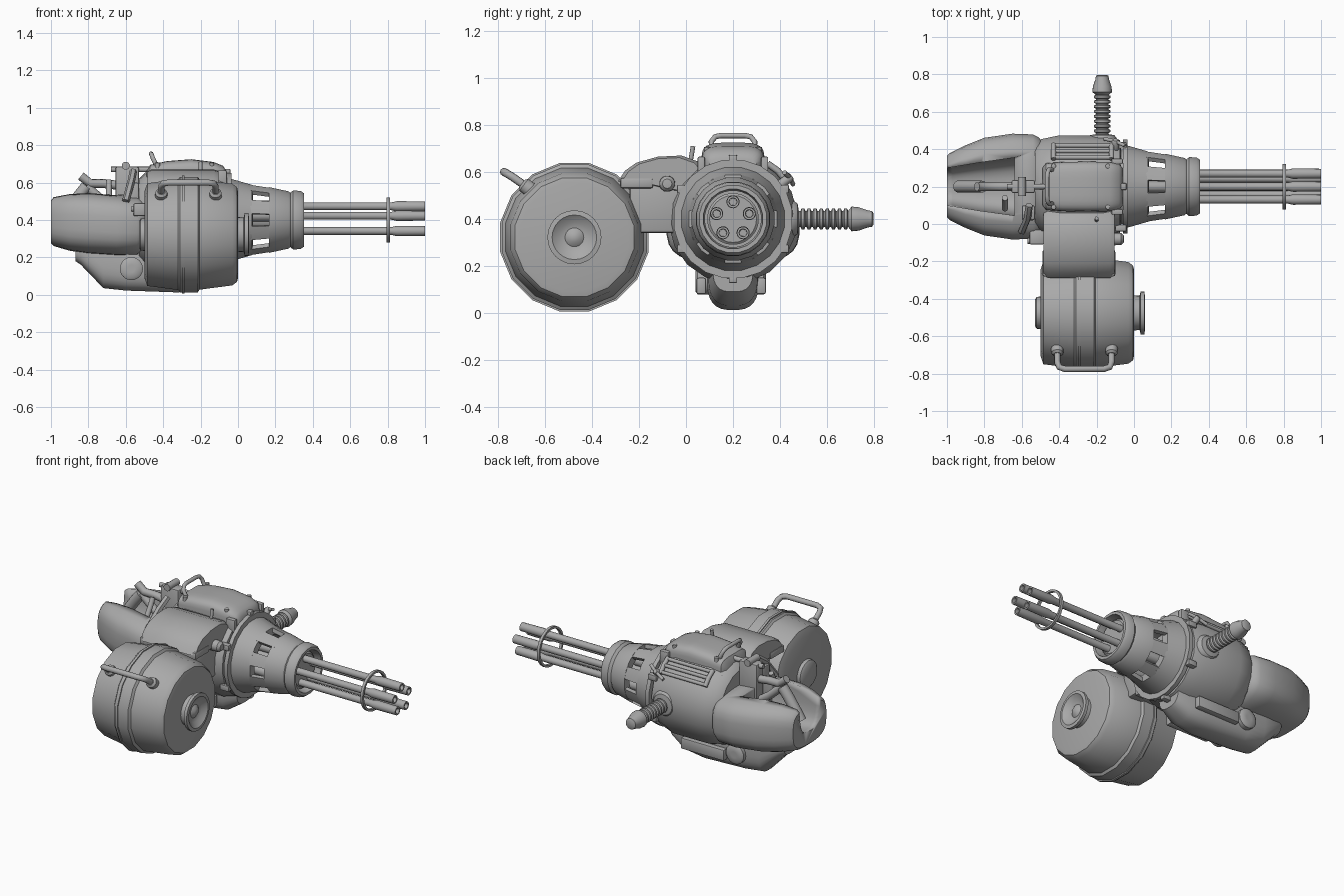
import bpy, bmesh, math
from mathutils import Vector

grey = bpy.data.materials.new("gunmetal_grey")
grey.diffuse_color = (0.4, 0.4, 0.4, 1)
AX = Vector((0, 0.2, 0.4))          # barrel axis centre
DR = Vector((0, -0.475, 0.322))     # drum centre


def finish(name, bm, angle=38):
    bmesh.ops.remove_doubles(bm, verts=bm.verts, dist=1e-5)
    bmesh.ops.recalc_face_normals(bm, faces=bm.faces)
    me = bpy.data.meshes.new(name)
    bm.to_mesh(me)
    bm.free()
    me.materials.append(grey)
    me.shade_smooth()
    me.set_sharp_from_angle(angle=math.radians(angle))
    ob = bpy.data.objects.new(name, me)
    bpy.context.collection.objects.link(ob)
    return ob


def skin(name, rings, caps=True, closed=False, angle=38):
    bm = bmesh.new()
    vs = [[bm.verts.new(p) for p in r] for r in rings]
    n = len(vs[0])
    pairs = list(zip(vs, vs[1:])) + ([(vs[-1], vs[0])] if closed else [])
    for a, b in pairs:
        for i in range(n):
            j = (i + 1) % n
            bm.faces.new((a[i], a[j], b[j], b[i]))
    if caps and not closed:
        bm.faces.new(vs[0])
        bm.faces.new(vs[-1])
    return finish(name, bm, angle)


def lathe(name, prof, c=AX, axis=(1, 0, 0), segs=24, closed=False, turn=0.0):
    a = Vector(axis).normalized()
    u = a.orthogonal().normalized()
    v = a.cross(u)
    rings = []
    for t, r in prof:
        r = max(r, 1e-6)
        rings.append([Vector(c) + a * t + (u * math.cos(k) + v * math.sin(k)) * r
                      for k in (turn + math.tau * i / segs for i in range(segs))])
    return skin(name, rings, closed=closed, caps=True)


def loft(name, secs, n=3.0, yc=0.2, segs=28):
    # each section: x, half width, bottom z, top z
    rings = []
    for x, hy, z0, z1 in secs:
        ring = []
        for i in range(segs):
            t = math.tau * (i + 0.5) / segs
            c, s = math.cos(t), math.sin(t)
            ring.append((x, yc + hy * math.copysign(abs(c) ** (2 / n), c),
                         (z0 + z1) / 2 + (z1 - z0) / 2 * math.copysign(abs(s) ** (2 / n), s)))
        rings.append(ring)
    return skin(name, rings)


def box(name, lo, hi, bevel=0.01):
    bm = bmesh.new()
    bmesh.ops.create_cube(bm, size=1)
    for v in bm.verts:
        v.co = Vector([(l + h) / 2 + (h - l) * k for l, h, k in zip(lo, hi, v.co)])
    if bevel:
        bmesh.ops.bevel(bm, geom=bm.edges[:], offset=bevel, segments=2, profile=0.5, affect='EDGES')
    return finish(name, bm)


def tube(name, pts, r, segs=10):
    pts = [Vector(p) for p in pts]
    rings, u = [], None
    for i, p in enumerate(pts):
        d = (pts[min(i + 1, len(pts) - 1)] - pts[max(i - 1, 0)]).normalized()
        u = d.orthogonal().normalized() if u is None else (u - d * u.dot(d)).normalized()
        v = d.cross(u)
        rings.append([p + (u * math.cos(k) + v * math.sin(k)) * r
                      for k in (math.tau * j / segs for j in range(segs))])
    return skin(name, rings, angle=50)


def around(r, deg, x=0.0):
    k = math.radians(deg)
    return Vector((x, AX.y + r * math.cos(k), AX.z + r * math.sin(k)))


# five hollow barrels and their carrier ring
for i in range(5):
    c = around(0.073, 90 + 72 * i)
    lathe("barrel", [(-0.02, 0), (-0.02, .03), (.2, .03), (.22, .021), (.82, .021), (.85, .028), (1, .026),
                     (1, .017), (.92, .015), (.92, 0)], c, segs=14)
lathe("barrel_ring", [(.795, .108), (.795, .122), (.812, .122), (.812, .108)], segs=28, closed=True)
lathe("rotor_plate", [(.27, 0), (.27, .112), (.315, .112), (.325, .1), (.325, 0)])
lathe("rotor_core", [(-.05, 0), (-.05, .055), (.28, .055), (.28, 0)])

# slotted cone shroud: rear band, ribs, front band and muzzle collar
lathe("shroud_rear_band", [(-.035, .14), (-.035, .222), (.0, .212), (.075, .19), (.08, .15)], segs=20, closed=True)
lathe("shroud_front_band", [(.165, .125), (.165, .178), (.27, .155), (.28, .147), (.295, .16), (.335, .157),
                            (.352, .145), (.352, .128), (.30, .118)], segs=20, closed=True)
for i in range(8):
    rings = []
    for x, r in ((.06, .192), (.18, .173)):
        a = 22.5 + 45 * i
        rings.append([around(r - d, a + s, x) for d, s in ((0, -12), (0, 0), (0, 12), (.025, 12), (.025, 0), (.025, -12))])
    skin("shroud_rib", rings)
lathe("front_seal_ring", [(-.06, .19), (-.06, .255), (-.035, .255), (-.035, .19)], segs=20, closed=True)

# main body
lathe("main_body", [(-.53, 0), (-.53, .22), (-.495, .255), (-.4, .275), (-.16, .275), (-.075, .25),
                    (-.07, .2), (-.03, .2), (-.03, 0)], segs=18)
for i in range(6):
    box("ring_clip", around(.255, 30 + 60 * i, -.1) - Vector((0, .018, .018)),
        around(.255, 30 + 60 * i, -.04) + Vector((0, .018, .018)), .006)

# top cover with edge flange, bolts and carry loop
loft("top_cover", [(-.49, .10, .58, .66), (-.47, .125, .56, .695), (-.38, .132, .55, .715), (-.25, .134, .55, .725),
                   (-.13, .132, .55, .71), (-.08, .122, .56, .69), (-.06, .10, .58, .66)], n=4)
loft("top_cover_flange", [(-.485, .14, .55, .625), (-.07, .14, .55, .62)], n=6)
for x in (-.43, -.14):
    for y in (.09, .31):
        lathe("cover_bolt", [(0, .013), (.05, .013), (.055, 0)], (x, y, .655), (0, 0, 1), 10)
tube("carry_loop", [(-.43, .11, .68), (-.455, .108, .73), (-.462, .125, .75), (-.465, .15, .755),
                    (-.465, .25, .755), (-.462, .275, .75), (-.455, .292, .73), (-.43, .29, .68)], .012)
for y in (.065, .335):
    box("cover_bracket", (-.12, y - .015, .58), (-.06, y + .015, .665), .006)

# side vent rails and latch on the far side
for a in (38, 47, 56):
    tube("vent_rail", [around(.278, a, -.43), around(.278, a, -.12)], .011)
for x in (-.43, -.12):
    tube("vent_end", [around(.278, 36, x), around(.28, 47, x), around(.278, 58, x)], .014)
lathe("side_latch", [(0, .02), (.05, .02), (.06, .012), (.06, 0)], around(.25, 36, -.1), (0, .8, .6), 10)
tube("side_latch_bar", [around(.295, 30, -.16), around(.3, 36, -.1), around(.295, 42, -.05)], .01)

# rear housing with the open notch
rear = loft("rear_housing", [(-1, .165, .275, .515), (-.985, .18, .26, .53), (-.9, .222, .235, .545), (-.8, .262, .22, .55),
                             (-.65, .284, .21, .54), (-.54, .28, .212, .53), (-.51, .265, .235, .52), (-.49, .24, .26, .5)], n=3.2)
cut = loft("notch_cutter", [(-1.1, .09, .36, .85), (-.97, .105, .35, .85), (-.82, .13, .32, .85), (-.64, .155, .32, .85)], n=3.5)
cut.hide_render = True
cut.hide_viewport = True
mod = rear.modifiers.new("notch", 'BOOLEAN')
mod.operation, mod.object, mod.solver = 'DIFFERENCE', cut, 'EXACT'

# control grip and trigger linkage at the rear
tube("control_grip", [(-.94, .2, .40), (-.9, .2, .46), (-.85, .2, .53), (-.81, .2, .58)], .032, 12)
tube("grip_arm", [(-.84, .2, .635), (-.79, .2, .595), (-.72, .2, .595), (-.6, .2, .58)], .024)
tube("grip_stem", [(-.81, .2, .58), (-.72, .2, .5), (-.6, .2, .42)], .024)
tube("grip_button", [(-.69, .08, .51), (-.69, .12, .57), (-.69, .14, .61)], .016)
box("linkage_block", (-.655, .165, .45), (-.53, .235, .685))
box("linkage_side_plate", (-.6, .02, .46), (-.53, .1, .6))
lathe("linkage_pin", [(-.05, .0), (-.05, .022), (.05, .022), (.05, 0)], (-.6, .2, .69), (0, 1, 0), 12)
tube("linkage_rod", [(-.68, .2, .67), (-.46, .2, .67)], .015)
tube("side_strut", [(-.56, .1, .66), (-.57, .03, .61), (-.6, -.04, .5)], .02, 6)
box("rear_clip", (-.56, -.11, .42), (-.48, -.03, .49))
lathe("rear_clip_pin", [(-.05, 0), (-.05, .016), (.05, .016), (.05, 0)], (-.52, -.09, .46), (1, 0, 0), 10)

# lower pod with side trunnions
loft("lower_pod", [(-.87, .07, .18, .3), (-.84, .09, .16, .32), (-.72, .105, .035, .32), (-.6, .11, .022, .3),
                   (-.32, .112, .012, .3), (-.18, .105, .03, .3), (-.09, .085, .09, .28)], n=2.8)
lathe("pod_trunnion", [(-.15, .02), (-.15, .048), (-.14, .062), (-.105, .062), (.105, .062), (.14, .062),
                       (.15, .048), (.15, .02)], (-.57, .19, .14), (0, 1, 0), 18)
for y in (.065, .32):
    box("pod_side_rail", (-.5, y - .02, .08), (-.2, y + .02, .15), .008)

# ammunition drum with caps and handle
lathe("ammo_drum", [(-.5, 0), (-.5, .235), (-.485, .28), (-.32, .302), (-.31, .315), (-.215, .315), (-.205, .3),
                    (-.03, .277), (-.005, .258), (0, .235), (0, 0)], DR, segs=16, turn=math.pi / 16)
lathe("drum_seam", [(-.30, .30), (-.30, .322), (-.285, .322), (-.285, .30)], DR, segs=16, closed=True, turn=math.pi / 16)
lathe("drum_front_cap", [(-.02, 0), (-.02, .095), (.03, .092), (.036, .115), (.055, .115), (.058, .095), (.035, .065),
                         (.03, .04), (.045, .02), (.047, 0)], DR)
lathe("drum_back_cap", [(-.48, 0), (-.48, .09), (-.52, .085), (-.53, .07), (-.53, 0)], DR)
tube("drum_handle", [(-.41, -.64, .51), (-.41, -.74, .58), (-.40, -.765, .595), (-.37, -.775, .6), (-.16, -.775, .6),
                     (-.13, -.765, .595), (-.12, -.74, .58), (-.12, -.64, .51)], .017)
for x in (-.41, -.12):
    lathe("handle_socket", [(0, .034), (.05, .032), (.06, .02), (.06, 0)], (x, -.65, .515), (0, -.8, .6), 14)

# feed arm joining drum and body: arched cover over a neck block
arch = [(-.29, .56), (-.26, .605), (-.21, .64), (-.12, .665), (-.02, .67), (.05, .645), (.09, .6), (.07, .5), (-.05, .52), (-.16, .545)]
skin("feed_arm", [[(x, -.1 + (y + .1) * s, .58 + (z - .58) * s) for y, z in arch]
                  for x, s in ((-.485, .9), (-.46, 1), (-.13, 1), (-.105, .9))])
box("feed_neck", (-.42, -.24, .34), (-.12, 0, .58), .015)
box("feed_lip", (-.49, -.28, .53), (-.1, -.14, .575), .01)
lathe("feed_knob", [(-.02, .035), (.05, .033), (.065, .02), (.067, 0)], (-.12, -.08, .55), segs=14)
tube("feed_lever", [(-.2, .02, .65), (-.2, .03, .71)], .01)

# ribbed side handle
prof = [(.40, 0), (.40, .085), (.455, .08), (.475, .065), (.48, .035)]
for i in range(8):
    y = .487 + i * .026
    prof += [(y, .034), (y + .005, .045), (y + .016, .045), (y + .021, .034)]
prof += [(.698, .044), (.705, .053), (.735, .05), (.775, .036), (.792, .034), (.797, .025), (.797, 0)]
lathe("side_handle", prof, (-.17, 0, .4), (0, 1, 0), 18)
